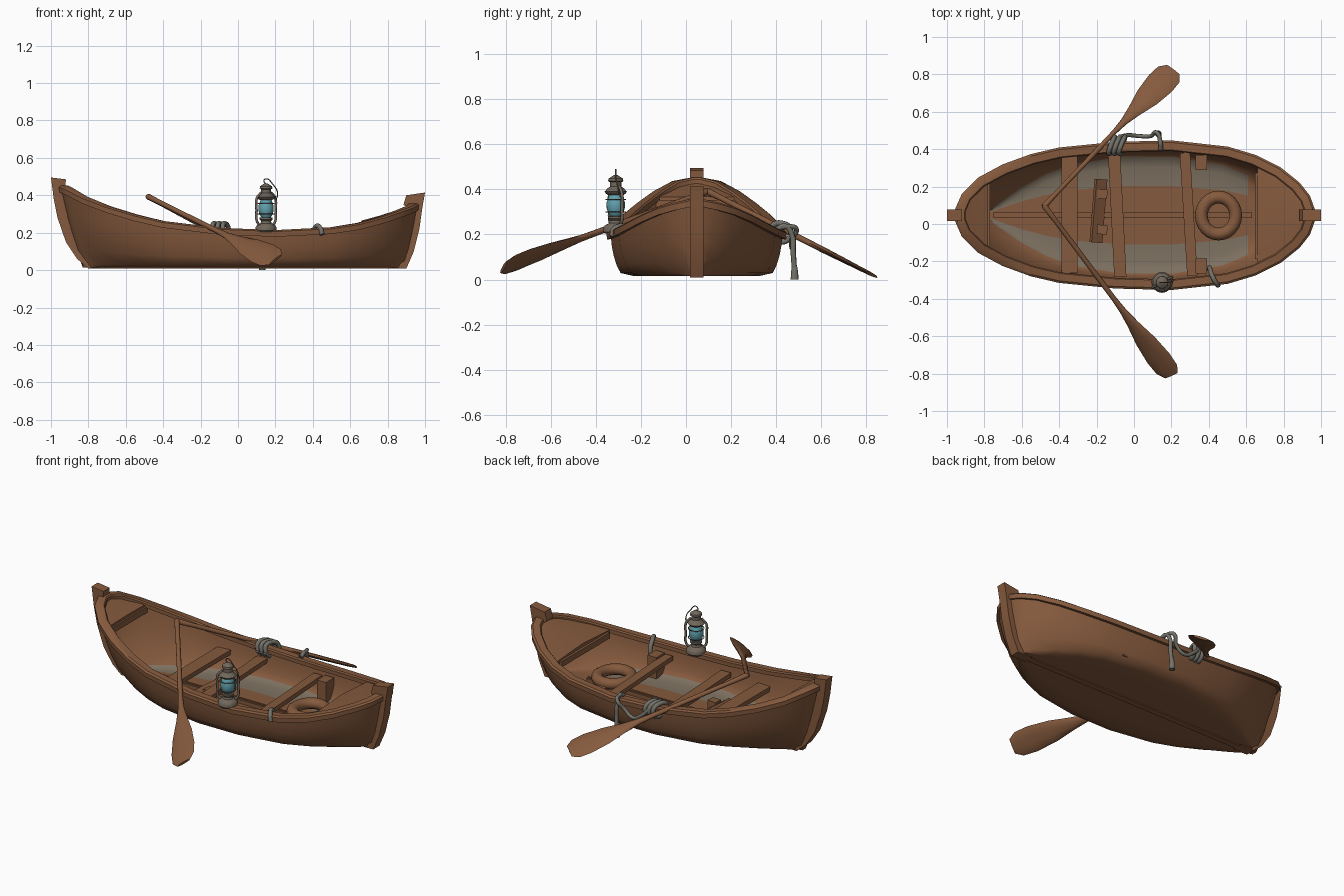
import bpy, bmesh, math
from mathutils import Vector, Matrix

if "Cube" in bpy.data.objects:
    bpy.data.objects.remove(bpy.data.objects["Cube"])

def material(name, rgb):
    m = bpy.data.materials.new(name)
    m.diffuse_color = (*rgb, 1)
    m.use_nodes = True
    m.node_tree.nodes["Principled BSDF"].inputs["Base Color"].default_value = m.diffuse_color
    return m

WOOD = material("brown wood", (0.235, 0.102, 0.047))
WORN = material("worn grey paint", (0.20, 0.16, 0.115))
METAL = material("dull metal", (0.165, 0.135, 0.105))
ROPE = material("grey rope", (0.17, 0.165, 0.14))
GLASS = material("teal glass", (0.12, 0.36, 0.42))
CY = 0.047  # centre line of the boat

def finish(name, bm, mats, angle=35):
    bmesh.ops.recalc_face_normals(bm, faces=bm.faces)
    me = bpy.data.meshes.new(name)
    bm.to_mesh(me)
    bm.free()
    ob = bpy.data.objects.new(name, me)
    bpy.context.collection.objects.link(ob)
    for m in mats:
        me.materials.append(m)
    bpy.ops.object.select_all(action='DESELECT')
    ob.select_set(True)
    bpy.context.view_layer.objects.active = ob
    bpy.ops.object.shade_smooth_by_angle(angle=math.radians(angle))
    return ob

def loft(name, rings, mats, closed=False, angle=35):
    """Skin a list of closed rings; cap the ends or join them."""
    bm = bmesh.new()
    vs = [[bm.verts.new(p) for p in r] for r in rings]
    n = len(vs[0])
    for i in range(len(vs) if closed else len(vs) - 1):
        a, b = vs[i], vs[(i + 1) % len(vs)]
        for j in range(n):
            bm.faces.new((a[j], a[(j + 1) % n], b[(j + 1) % n], b[j]))
    if not closed:
        bm.faces.new(vs[0])
        bm.faces.new(vs[-1])
    return finish(name, bm, mats, angle)

def box(name, centre, size, rot=(0, 0, 0), mat=WOOD):
    bm = bmesh.new()
    bmesh.ops.create_cube(bm, size=1, matrix=Matrix.Diagonal((*size, 1)))
    ob = finish(name, bm, [mat])
    ob.location, ob.rotation_euler = centre, rot
    return ob

def tube(name, pts, r, mat, smooth=True):
    cu = bpy.data.curves.new(name, 'CURVE')
    cu.dimensions, cu.bevel_depth, cu.bevel_resolution = '3D', r, 2
    cu.resolution_u, cu.use_fill_caps = 5, True
    sp = cu.splines.new('BEZIER')
    sp.bezier_points.add(len(pts) - 1)
    for bp, p in zip(sp.bezier_points, pts):
        bp.co = p
        bp.handle_left_type = bp.handle_right_type = 'AUTO' if smooth else 'VECTOR'
    cu.materials.append(mat)
    ob = bpy.data.objects.new(name, cu)
    bpy.context.collection.objects.link(ob)
    bpy.ops.object.select_all(action='DESELECT')
    ob.select_set(True)
    bpy.context.view_layer.objects.active = ob
    bpy.ops.object.convert(target='MESH')
    return ob

def lathe(name, profile, centre, mat, n=16, angle=40):
    rings = [[(centre[0] + r * math.cos(k * math.tau / n), centre[1] + r * math.sin(k * math.tau / n), z)
              for k in range(n)] for r, z in profile]
    return loft(name, rings, [mat], angle=angle)

# Sheer line: x, half width, height
SHEER = [(-.95, .03, .44), (-.915, .11, .425), (-.83, .195, .38), (-.7, .265, .33), (-.55, .32, .285),
         (-.4, .355, .25), (-.1, .385, .214), (.2, .393, .202), (.5, .36, .217), (.65, .315, .24),
         (.78, .25, .275), (.88, .17, .31), (.935, .1, .33), (.96, .03, .345)]

def sheer(x):
    for a, b in zip(SHEER, SHEER[1:]):
        if x <= b[0]:
            f = (x - a[0]) / (b[0] - a[0])
            return a[1] + f * (b[1] - a[1]), a[2] + f * (b[2] - a[2])
    return SHEER[-1][1:]

def section(x, ht, zt, inset, z0):
    """Half section from the keel up to the sheer."""
    u = (x - .005) / .955
    hb = max(.34 * (1 - abs(u) ** (2.3 if u < 0 else 3)), .02)
    hb, ht = max(hb - inset, .008), max(ht - .012 - inset, .01)
    xb = -.83 + (x + .95) / 1.91 * 1.72
    pts = [(xb, 0, z0), (xb, .5 * hb, z0), (xb, .82 * hb, z0), (xb, hb, z0 + .014)]
    for s, w in ((.2, .4), (.45, .7), (.72, .9), (1, 1)):
        e = s ** .75
        pts.append((xb + (x - xb) * e, hb + (ht - hb) * w, z0 + .014 + (zt - .006 - z0 - .014) * s))
    return pts

def skin(name, inset, z0, painted):
    bm = bmesh.new()
    rows = []
    for st in SHEER:
        h = section(*st, inset, z0)
        ring = [(x, -y, z) for x, y, z in reversed(h[1:])] + h
        rows.append([bm.verts.new((x, y + CY, z)) for x, y, z in ring])
    for i in range(len(rows) - 1):
        for j in range(len(rows[0]) - 1):
            f = bm.faces.new((rows[i][j], rows[i][j + 1], rows[i + 1][j + 1], rows[i + 1][j]))
            if painted and j in (4, 5, 8, 9) and SHEER[i][0] < .6:
                # worn band along the edge of the floor
                f.material_index = int(j in (4, 9) or SHEER[i][0] > -.95)
    if painted:
        for f in bm.faces:
            c = f.calc_center_median()
            if abs(c.y - CY) < .13 and abs(c.x) < .45:
                f.material_index = 0
    for s in (rows[0], rows[-1]):
        bm.faces.new(s)
    return finish(name, bm, [WOOD, WORN], 50)

skin("hull_outer", 0, .015, False)
inner = skin("hull_inner", .025, .04, True)
inner.data.flip_normals()

# Rail swept round the sheer line
path = [Vector((x, h, z)) for x, h, z in SHEER]
path += [Vector((x, -h, z)) for x, h, z in reversed(SHEER)]
rings = []
for i, p in enumerate(path):
    t = path[(i + 1) % len(path)] - path[i - 1]
    n = Vector((-t.y, t.x, 0)).normalized()
    rings.append([p + n * o + Vector((0, CY, dz)) for o, dz in
                  ((.005, -.024), (.007, .004), (-.004, .012), (-.044, .012), (-.05, .004), (-.05, -.02))])
loft("gunwale_rail", rings, [WOOD], closed=True)

# Stem and stern posts, keel
def post(name, outline, half):
    loft(name, [[(x, CY + s * half, z) for x, z in outline] for s in (-1, 1)], [WOOD], angle=30)

post("bow_post", [(-1, .495), (-.92, .485), (-.925, .42), (-.91, .28), (-.87, .15), (-.77, .03), (-.7, .008),
                  (-.8, .008), (-.86, .06), (-.92, .15), (-.965, .28), (-.985, .38)], .03)
post("stern_post", [(1, .415), (.9, .4), (.885, .35), (.93, .31), (.91, .16), (.86, .03), (.8, .008),
                    (.9, .008), (.94, .1), (.97, .22), (.985, .33)], .03)
box("keel", (.03, CY, .014), (1.66, .035, .01))
box("keelson", (-.06, CY, .05), (1.38, .03, .025))
box("keelson_cap", (-.06, CY, .065), (1.38, .01, .008))

# End decks fitted between the rails
def deck(name, xs, lift):
    rings = []
    for x in xs:
        h, z = sheer(x)
        w = max(h - .035, .015)
        rings.append([(x, CY - w, z - .015), (x, CY + w, z - .015), (x, CY + w, z + .004),
                      (x, CY, z + lift), (x, CY - w, z + .004)])
    loft(name, rings, [WOOD])

deck("bow_deck", (-.93, -.9, -.84, -.78), .008)
deck("stern_deck", (.66, .75, .82, .88, .94), .022)
box("stern_deck_beam", (.657, CY - .005, .225), (.022, .46, .035))
box("bow_deck_beam", (-.78, CY, .335), (.02, .36, .035))

# Thwarts and fittings
for name, x, w, a, L in (("front_thwart", -.345, .085, 0, .63), ("middle_thwart", -.09, .065, .05, .67),
                         ("rear_thwart", .292, .055, .06, .66)):
    box(name, (x, CY + .005, .148), (w, L, .028), (0, 0, a))
box("foot_rest", (-.19, .07, .085), (.07, .34, .02), (0, .6, -.08))
for y in (-.03, .16):
    box("foot_rest_block", (-.17, y, .075), (.055, .05, .07), (0, 0, -.08))
for y in (-.225, .33):
    box("side_bracket", (.36, y, .11), (.06, .08, .13))

# Ring on the floor
ring = []
for i in range(24):
    a = i * math.tau / 24
    ring.append([(.452 + (.092 + .034 * math.cos(b)) * math.cos(a), .045 + (.099 + .034 * math.cos(b)) * math.sin(a),
                  .115 + .032 * math.sin(b)) for b in [k * math.tau / 10 for k in range(10)]])
loft("float_ring", ring, [WOOD], closed=True, angle=60)

# Oars: handle, shaft and blade in one loft
def oar(name, a, b, roll):
    a, b = Vector(a), Vector(b)
    d = (b - a).normalized()
    n = d.cross(Vector((1, 0, 0))).normalized()
    w = n.cross(d)
    q = Matrix.Rotation(roll, 3, d)
    n, w = q @ n, q @ w
    rings = []
    for t, hw, ht in ((0, .011, .011), (.01, .016, .016), (.1, .013, .013), (.55, .014, .014), (.62, .02, .014),
                      (.7, .038, .014), (.8, .066, .012), (.9, .079, .01), (.965, .074, .009), (1, .045, .007)):
        rings.append([a.lerp(b, t) + w * hw * math.cos(k * math.tau / 10) + n * ht * math.sin(k * math.tau / 10)
                      for k in range(10)])
    loft(name, rings, [WOOD], angle=50)

oar("front_oar", (-.485, .105, .395), (.2, -.81, .055), .45)
oar("back_oar", (-.485, .09, .395), (.21, .825, .022), 0)

# Lantern on the rail
LX, LY = .15, -.312
C = (LX, LY)
lathe("lantern_base", [(.05, .205), (.056, .212), (.056, .228), (.048, .24), (.03, .25), (.026, .262), (.034, .27),
                       (.034, .28), (.02, .282)], C, METAL)
lathe("lantern_glass", [(.022, .278), (.034, .295), (.041, .32), (.04, .345), (.031, .37), (.026, .382)], C, GLASS)
lathe("lantern_cap", [(.034, .375), (.044, .382), (.05, .39), (.036, .405), (.026, .412), (.026, .432), (.034, .437),
                      (.032, .448), (.014, .46), (.008, .464)], C, METAL)
ux, uy = math.cos(.5), math.sin(.5)
for s in (-1, 1):
    tube("lantern_side_tube", [(LX + s * r * ux, LY + s * r * uy, z) for r, z in
                               ((.035, .235), (.056, .262), (.058, .32), (.056, .385), (.03, .415))], .007, METAL)
for z in (.3, .355):
    tube("lantern_guard", [(LX + .043 * math.cos(k * .524), LY + .043 * math.sin(k * .524), z)
                           for k in range(13)], .0025, METAL)
tube("lantern_bail", [(LX + .05, LY + .02, .37), (LX + .062, LY + .01, .41), (LX + .035, LY, .46),
                      (LX, LY, .488), (LX - .012, LY, .475), (LX, LY, .46)], .003, METAL)

# Ropes: lashing at the oar, slack loop, hanging tail and a short tie
for k in range(3):
    x = -.135 + k * .027
    tube("rope_lashing", [(x + .005, .375, .2), (x, .385, .24), (x + .015, .43, .248), (x + .03, .462, .225),
                          (x + .03, .455, .18), (x + .02, .41, .17), (x + .005, .375, .2)], .013, ROPE)
tube("rope_slack", [(-.08, .465, .22), (-.03, .475, .17), (.03, .47, .14), (.09, .47, .18),
                    (.12, .49, .225), (.14, .45, .235), (.14, .4, .225)], .011, ROPE)
tube("rope_tail", [(.145, .4, .22), (.14, .44, .237), (.135, .47, .2), (.135, .476, .12), (.13, .482, .035)], .012, ROPE)
lathe("rope_tail_end", [(.012, .06), (.017, .03), (.018, .001)], (.13, .482), ROPE, 10)
tube("rope_tie", [(.4, -.24, .12), (.405, -.235, .19), (.415, -.27, .232), (.44, -.318, .225),
                  (.45, -.328, .19)], .013, ROPE)
